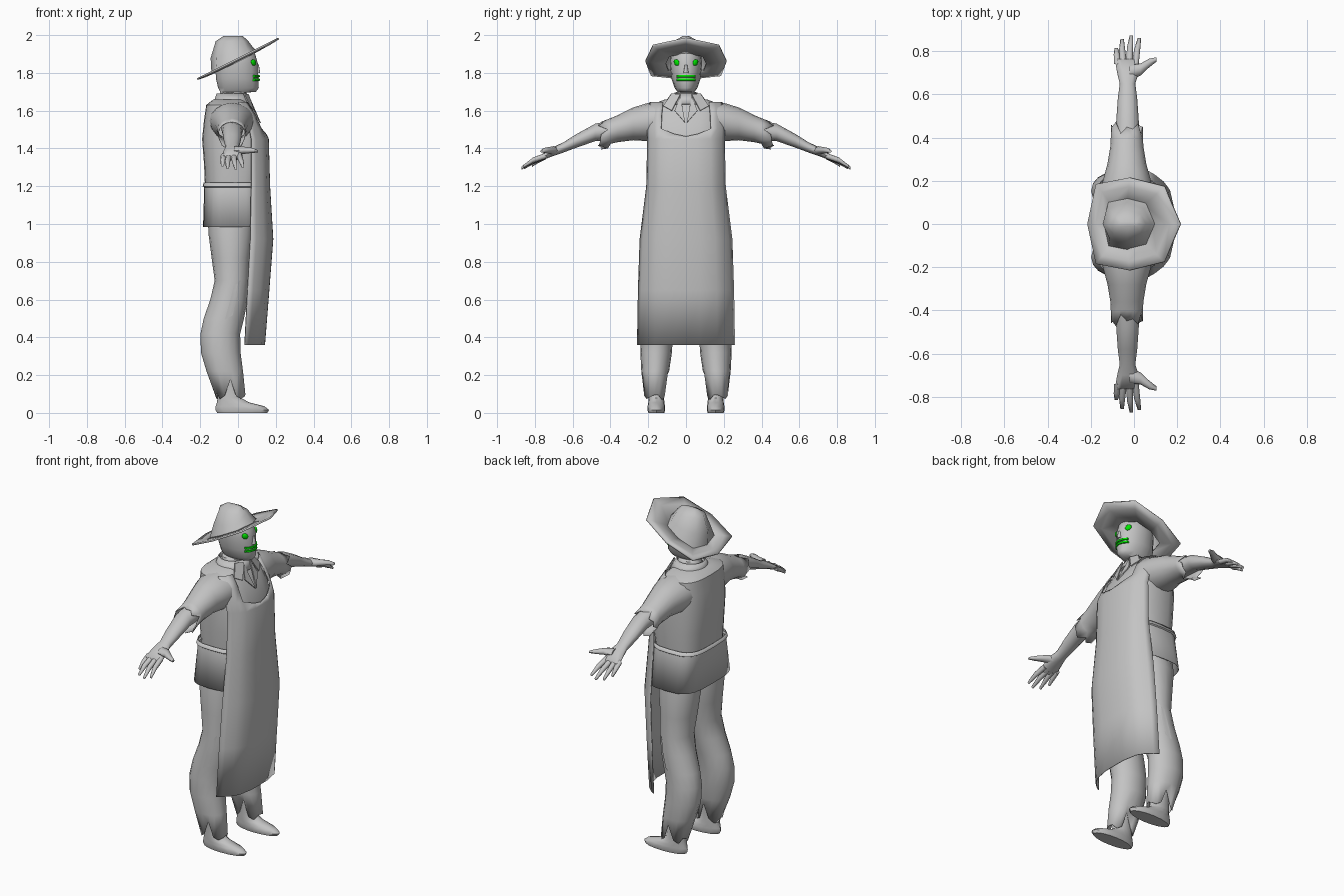
import bpy, bmesh, math, random
from mathutils import Vector

if "Cube" in bpy.data.objects:
    bpy.data.objects.remove(bpy.data.objects["Cube"])

random.seed(4)


def material(name, rgb):
    m = bpy.data.materials.new(name)
    m.diffuse_color = (*rgb, 1)
    m.use_nodes = True
    m.node_tree.nodes["Principled BSDF"].inputs["Base Color"].default_value = m.diffuse_color
    return m


GREY = material("grey cloth", (0.55, 0.55, 0.55))
GREEN = material("glowing green", (0.0, 0.9, 0.0))


def finish(name, bm, mat=GREY, mirror=False, thick=0, angle=40):
    bmesh.ops.recalc_face_normals(bm, faces=bm.faces)
    me = bpy.data.meshes.new(name)
    bm.to_mesh(me)
    bm.free()
    me.materials.append(mat)
    ob = bpy.data.objects.new(name, me)
    bpy.context.collection.objects.link(ob)
    bpy.context.view_layer.objects.active = ob
    bpy.ops.object.select_all(action='DESELECT')
    ob.select_set(True)
    if angle:
        bpy.ops.object.shade_smooth_by_angle(angle=math.radians(angle))
    if thick:
        s = ob.modifiers.new("thickness", 'SOLIDIFY')
        s.thickness = thick
        s.offset = 0
    if mirror:
        m = ob.modifiers.new("other side", 'MIRROR')
        m.use_axis = (False, True, False)
    return ob


def ring(axis, pos, cx, c2, rx, r2, n=16, power=2.0):
    """Rounded section across the z or y axis."""
    pts = []
    for i in range(n):
        a = 2 * math.pi * i / n
        c, s = math.cos(a), math.sin(a)
        u = cx + rx * math.copysign(abs(c) ** (2 / power), c)
        v = c2 + r2 * math.copysign(abs(s) ** (2 / power), s)
        pts.append(Vector((u, v, pos) if axis == 'z' else (u, pos, v)))
    return pts


def loft(rings, cap0=True, cap1=True, bm=None):
    bm = bm or bmesh.new()
    rows = [[bm.verts.new(p) for p in r] for r in rings]
    n = len(rows[0])
    for a, b in zip(rows, rows[1:]):
        for i in range(n):
            bm.faces.new((a[i], a[(i + 1) % n], b[(i + 1) % n], b[i]))
    if cap0:
        bm.faces.new(rows[0])
    if cap1:
        bm.faces.new(rows[-1])
    return bm


def stack(rows, cy=0.0, n=16, power=2.0):
    """Upright sections from (z, x back, x front, half width)."""
    return [ring('z', z, (a + b) / 2, cy, (b - a) / 2, h, n, power) for z, a, b, h in rows]


def tear(pts, axis, offsets):
    """Ragged edge: shift the points of a ring along its axis."""
    k = 'xyz'.index(axis)
    for i, p in enumerate(pts):
        p[k] += offsets[i % len(offsets)] + random.uniform(-.008, .008)
    return pts


# Shirt body, belt line and hanging shirt tail
finish("shirt", loft(stack([
    (1.00, -.15, .09, .18), (1.20, -.175, .13, .19), (1.32, -.18, .145, .2),
    (1.45, -.19, .148, .2), (1.55, -.18, .105, .2), (1.63, -.168, .06, .19),
    (1.66, -.13, .03, .11)], n=24, power=2.8)))
finish("shirt_tail", loft(stack([
    (1.22, -.18, .12, .198), (1.2, -.185, .12, .205), (1.195, -.177, .12, .198),
    (0.985, -.183, .13, .235)], n=24, power=3.5), False, False), thick=.004)

# Head with neck
finish("head", loft(stack([
    (1.63, -.10, .05, .075), (1.695, -.095, .045, .06), (1.70, -.095, .095, .045),
    (1.72, -.105, .11, .06), (1.77, -.117, .108, .077), (1.85, -.12, .105, .085),
    (1.92, -.11, .085, .078), (1.95, -.07, .05, .04)])), angle=60)

# Nose
bm = bmesh.new()
bmesh.ops.create_cone(bm, segments=8, radius1=.014, radius2=.006, depth=.045, cap_ends=True)
bmesh.ops.translate(bm, vec=(.104, 0, 1.822), verts=bm.verts)
finish("nose", bm, angle=60)

# Eyes
bm = bmesh.new()
bmesh.ops.create_uvsphere(bm, u_segments=12, v_segments=8, radius=1)
for v in bm.verts:
    v.co = Vector((.082 + .011 * v.co.x - .008 * v.co.y, .05 + .015 * v.co.y,
                   1.855 + .017 * v.co.z + .004 * v.co.y))
finish("eyes", bm, GREEN, mirror=True)

# Mouth: two curved strips following the face
bm = bmesh.new()
for z in (1.764, 1.783):
    loft([ring('y', y, -.006 + .115 * math.sqrt(1 - (y / .079) ** 2), z, .007, .0065, 8, 4)
          for y in (-.05, -.03, 0, .03, .05)], bm=bm)
finish("mouth", bm, GREEN)

# Hat: tilted brim with a soft creased crown
def tilt(x):
    return 1.875 + .5 * x

outer = [(.215, 0), (.14, .175), (-.02, .215), (-.175, .185), (-.215, 0),
         (-.175, -.185), (-.02, -.215), (.14, -.175)]
def hat_ring(k, shift, lift):
    return [Vector((x * k + shift, y * k, tilt(x * k + shift) + lift)) for x, y in outer]

bm = loft([hat_ring(1, 0, 0), hat_ring(.8, -.005, -.006), hat_ring(.5, -.02, -.01)], False, False)
finish("hat_brim", bm, thick=.01, angle=25)
crown = [hat_ring(.56, -.02, -.01)]
crown += stack([(1.915, -.145, .08, .10), (1.968, -.118, .055, .065), (1.996, -.075, .025, .015)], n=8)
for p in crown[1]:
    p.z += .25 * p.x
finish("hat_crown", loft(crown, False, True), angle=60)

# Collar band and pointed lapels
finish("collar", loft(stack([(1.635, -.13, .075, .115), (1.69, -.11, .045, .075)]), False, False), thick=.006)
bm = bmesh.new()
bm.faces.new([bm.verts.new(p) for p in [
    (.055, .03, 1.685), (.03, .075, 1.69), (.06, .12, 1.625), (.085, .075, 1.60)]])
bm.faces.new([bm.verts.new(p) for p in [
    (.055, .03, 1.68), (.086, .06, 1.60), (.118, .004, 1.535)]])
finish("lapels", bm, mirror=True, thick=.006, angle=0)

# Long apron with neck opening: (z, half width, front x, edge x)
rows = [(.36, .257, .14, .035), (.65, .252, .163, .05), (.92, .243, .184, .065), (1.2, .208, .167, .07),
        (1.45, .203, .16, .07), (1.505, .205, .135, .06), (1.58, .2, .10, .04), (1.645, .19, .058, 0)]
cols = [-1, -.93, -.8, -.64, -.3, 0, .3, .64, .8, .93, 1]
bm = bmesh.new()
grid = [[bm.verts.new((e + (f - e) * (1 - abs(t) ** 4), t * w, z)) for t in cols] for z, w, f, e in rows]
for j in range(len(rows) - 1):
    for i in range(len(cols) - 1):
        if j < 5 or not 3 <= i <= 6:
            bm.faces.new((grid[j][i], grid[j][i + 1], grid[j + 1][i + 1], grid[j + 1][i]))
for t, v in zip(cols, grid[5]):
    if abs(t) < .5:
        v.co.z -= .042 * (1 - abs(t))
        v.co.x += .019 * (1 - abs(t))
finish("apron", bm, thick=.006)

# Torn sleeves
sleeve = [ring('y', y, -.033, z, rx, rz) for y, z, rx, rz in [
    (.13, 1.55, .12, .095), (.2, 1.54, .11, .10), (.28, 1.53, .088, .085),
    (.36, 1.505, .075, .07), (.40, 1.492, .073, .066), (.455, 1.474, .072, .066)]]
tear(sleeve[-1], 'y', [0, -.035, .01, -.01])
for p in sleeve[-1]:
    if p.z < 1.43:
        p.z -= .012
finish("sleeves", loft(sleeve, True, False), mirror=True, thick=.003, angle=60)

# Forearms with palms
finish("forearms", loft([ring('y', y, x, z, rx, rz, 12) for y, x, z, rx, rz in [
    (.33, -.03, 1.505, .06, .055), (.48, -.03, 1.485, .052, .046), (.58, -.03, 1.44, .045, .036),
    (.65, -.03, 1.405, .036, .027), (.70, -.028, 1.385, .05, .024), (.765, -.033, 1.352, .056, .016)]]),
    mirror=True, angle=60)

# Fingers
bm = bmesh.new()
for base, mid, tip in [
        ((-.076, .74, 1.36), (-.08, .785, 1.335), (-.082, .815, 1.31)),
        ((-.05, .75, 1.357), (-.055, .81, 1.33), (-.055, .857, 1.298)),
        ((-.022, .75, 1.357), (-.018, .82, 1.33), (-.012, .872, 1.295)),
        ((.006, .74, 1.362), (.015, .81, 1.338), (.025, .86, 1.305))]:
    loft([ring('y', y, x, z, r, r, 8) for (x, y, z), r in
          zip((base, mid, tip), (.016, .014, .008))], bm=bm)
finish("fingers", bm, mirror=True, angle=60)

# Thumbs, with sections facing along x
finish("thumbs", loft([[Vector((x, y + r * math.cos(i * math.pi / 4), z + .7 * r * math.sin(i * math.pi / 4)))
                        for i in range(8)] for x, y, z, r in [
    (-.02, .70, 1.388, .035), (.03, .715, 1.39, .028), (.07, .745, 1.39, .02), (.105, .762, 1.385, .01)]]),
    mirror=True, angle=60)

# Ragged trousers: (z, x back, x front, half width, centre y)
legs = [stack([(z, a, b, h)], cy)[0] for z, a, b, h, cy in [
    (1.08, -.16, .09, .10, .10), (.95, -.155, .08, .11, .112), (.82, -.138, .065, .105, .118),
    (.70, -.122, .058, .098, .128), (.60, -.145, .05, .092, .138), (.50, -.18, .03, .086, .147),
    (.42, -.197, .01, .083, .153), (.32, -.195, .012, .082, .158), (.22, -.165, .025, .072, .163),
    (.08, -.118, .038, .057, .167)]]
tear(legs[-1], 'z', [.01, .0, -.01, .015, .10, .01, -.01, .02])
trousers = finish("trousers", loft(legs, True, False), mirror=True, thick=.003, angle=60)

# Knee patches wrapped onto the trousers
bm = bmesh.new()
bmesh.ops.create_grid(bm, x_segments=3, y_segments=5, size=1)
for v in bm.verts:
    u, w = v.co.x, v.co.y
    v.co = Vector((-.01 + .03 * u + .025 * w, .26, .60 + .09 * w + .015 * u))
patch = finish("knee_patches", bm)
wrap = patch.modifiers.new("wrap", 'SHRINKWRAP')
wrap.target = trousers
wrap.wrap_mode = 'OUTSIDE_SURFACE'
wrap.offset = .005
m = patch.modifiers.new("other side", 'MIRROR')
m.use_axis = (False, True, False)

# Shoes with ankles
finish("shoes", loft(stack([
    (0, -.11, .155, .042), (.015, -.12, .165, .047), (.035, -.118, .14, .046), (.055, -.112, .06, .043),
    (.08, -.108, .015, .04), (.15, -.11, .01, .04), (.35, -.15, -.02, .05)], cy=.157)),
    mirror=True, angle=50)
